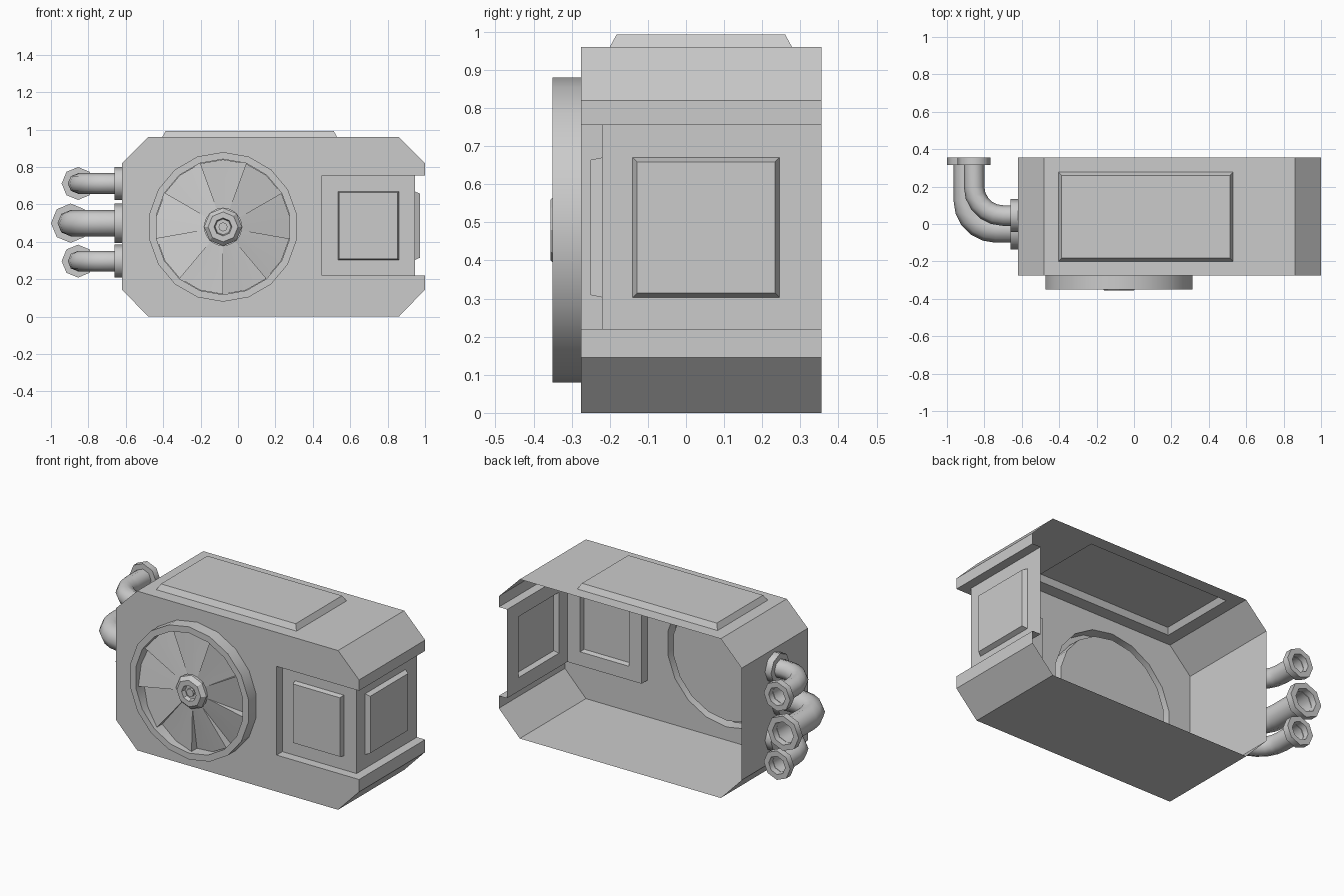
import bpy, bmesh
from math import cos, sin, pi, radians

if "Cube" in bpy.data.objects:
    bpy.data.objects.remove(bpy.data.objects["Cube"])

FAN_X, FAN_Z, FRONT, BACK = -0.08, 0.48, -0.275, 0.355


def finish(bm, name, smooth=None):
    bmesh.ops.remove_doubles(bm, verts=bm.verts, dist=0.0005)
    bmesh.ops.recalc_face_normals(bm, faces=bm.faces)
    me = bpy.data.meshes.new(name)
    bm.to_mesh(me)
    bm.free()
    ob = bpy.data.objects.new(name, me)
    bpy.context.collection.objects.link(ob)
    if smooth:
        bpy.ops.object.select_all(action='DESELECT')
        ob.select_set(True)
        bpy.context.view_layer.objects.active = ob
        bpy.ops.object.shade_smooth_by_angle(angle=radians(smooth))
    return ob


def face(bm, pts):
    return bm.faces.new([bm.verts.new(p) for p in pts])


def loft(bm, loops, cap=False):
    """Join matching closed loops with quads, optionally capping the last."""
    rows = [[bm.verts.new(p) for p in lp] for lp in loops]
    n = len(rows[0])
    for a, b in zip(rows, rows[1:]):
        for i in range(n):
            j = (i + 1) % n
            bm.faces.new((a[i], a[j], b[j], b[i]))
    if cap:
        bm.faces.new(rows[-1])


def polar(r, deg, y):
    return (FAN_X + r * cos(radians(deg)), y, FAN_Z + r * sin(radians(deg)))


def circle(n, r, y):
    return [polar(r, 90 + 360 * i / n, y) for i in range(n)]


def rect(u0, u1, v0, v1):
    return [(u0, v0), (u1, v0), (u1, v1), (u0, v1)]


def panel_wall(bm, to3d, outer, base, level, height, bevel=0.012):
    """Flat wall with a raised bevelled panel in it."""
    u0, u1, v0, v1 = base
    top = rect(u0 + bevel, u1 - bevel, v0 + bevel, v1 - bevel)
    loops = [(rect(*outer), level), (rect(*base), level), (top, level + height)]
    loft(bm, [[to3d(u, v, w) for u, v in lp] for lp, w in loops], cap=True)


# Housing: open-backed shell, chamfered, with a stepped recess on the right
bm = bmesh.new()
outline = [(0.45, 0.755), (1.0, 0.755), (1.0, 0.82), (0.86, 0.96), (-0.48, 0.96),
           (-0.62, 0.82), (-0.62, 0.145), (-0.48, 0), (0.86, 0), (1.0, 0.145),
           (1.0, 0.22), (0.45, 0.22)]
edges = []
for loop in ([(x, FRONT, z) for x, z in outline], circle(18, 0.4, FRONT)):
    vs = [bm.verts.new(p) for p in loop]
    edges += [bm.edges.new((vs[i], vs[(i + 1) % len(vs)])) for i in range(len(vs))]
bmesh.ops.triangle_fill(bm, use_beauty=True, edges=edges, normal=(0, -1, 0))
for i in range(1, 10):
    if i == 3:
        continue  # the top is built with its panel
    (xa, za), (xb, zb) = outline[i], outline[i + 1]
    face(bm, [(xa, FRONT, za), (xb, FRONT, zb), (xb, BACK, zb), (xa, BACK, za)])
for z in (0.22, 0.755):
    face(bm, [(x, y, z) for x, y in ((0.45, FRONT), (1.0, FRONT), (1.0, BACK),
                                     (0.945, BACK), (0.945, -0.22), (0.45, -0.22))])
face(bm, [(0.45, y, z) for y, z in rect(FRONT, -0.22, 0.22, 0.755)])
# top, recessed front and recessed side walls with raised panels
panel_wall(bm, lambda u, v, w: (u, v, w), (-0.48, 0.86, FRONT, BACK),
           (-0.405, 0.53, -0.2, 0.278), 0.96, 0.033, 0.018)
panel_wall(bm, lambda u, v, w: (u, -w, v), (0.45, 0.945, 0.22, 0.755),
           (0.535, 0.86, 0.303, 0.67), 0.22, 0.03, 0.006)
panel_wall(bm, lambda u, v, w: (w, u, v), (-0.22, BACK, 0.22, 0.755),
           (-0.14, 0.245, 0.303, 0.67), 0.945, 0.027)
finish(bm, "housing")

# Fan ring with a backing disc level with the housing front
bm = bmesh.new()
loft(bm, [circle(18, r, y) for r, y in ((0.4, FRONT), (0.4, -0.35), (0.362, -0.35),
                                        (0.362, FRONT))], cap=True)
finish(bm, "fan_ring", 25)

# Nine tilted blades, stepped at the rim and level at the hub
bm = bmesh.new()
for k in range(9):
    a = 30 + 40 * k
    outer = [polar(0.36, a + d, y) for d, y in ((0, -0.277), (20, -0.302), (40, -0.328))]
    inner = [polar(0.1, a + d, -0.32) for d in (0, 20, 40)]
    for i in (0, 1):
        face(bm, [inner[i], outer[i], outer[i + 1], inner[i + 1]])
    face(bm, [inner[2], outer[2], polar(0.36, a + 40, -0.277)])
finish(bm, "fan_blades", 25)

# Hub with a hollow centre and a small pin
bm = bmesh.new()
profile = [(0.102, -0.28), (0.102, -0.332), (0.08, -0.355), (0.048, -0.355),
           (0.042, -0.33), (0.024, -0.33), (0.024, -0.345)]
loft(bm, [circle(8, r, y) for r, y in profile], cap=True)
finish(bm, "fan_hub")


# Bent exhaust pipes with octagonal flanges at the wall and at the open end
def pipe(name, y0, z0, x_end, r, flange, bend=0.155, steps=5):
    stations = [(-0.62, y0, 0, flange), (-0.66, y0, 0, flange), (-0.66, y0, 0, r)]
    for i in range(steps + 1):
        t = pi / 2 * i / steps
        stations.append((x_end + bend - bend * sin(t), y0 + bend - bend * cos(t), t, r))
    stations += [(x_end, y, pi / 2, rr) for y, rr in
                 ((0.315, r), (0.315, flange), (BACK, flange), (BACK, r), (0.32, r * 0.97))]
    bm = bmesh.new()
    loops = []
    for x, y, t, rr in stations:
        # heading turns from -x to +y; side vector lies in the bend plane
        sx, sy = sin(t), cos(t)
        loops.append([(x + rr * cos(a) * sx, y + rr * cos(a) * sy, z0 + rr * sin(a))
                      for a in (2 * pi * k / 8 for k in range(8))])
    loft(bm, loops)
    finish(bm, name, 46)


pipe("upper_pipe", 0.045, 0.712, -0.855, 0.055, 0.088)
pipe("middle_pipe", -0.03, 0.5, -0.895, 0.07, 0.105)
pipe("lower_pipe", 0.045, 0.297, -0.855, 0.055, 0.088)
